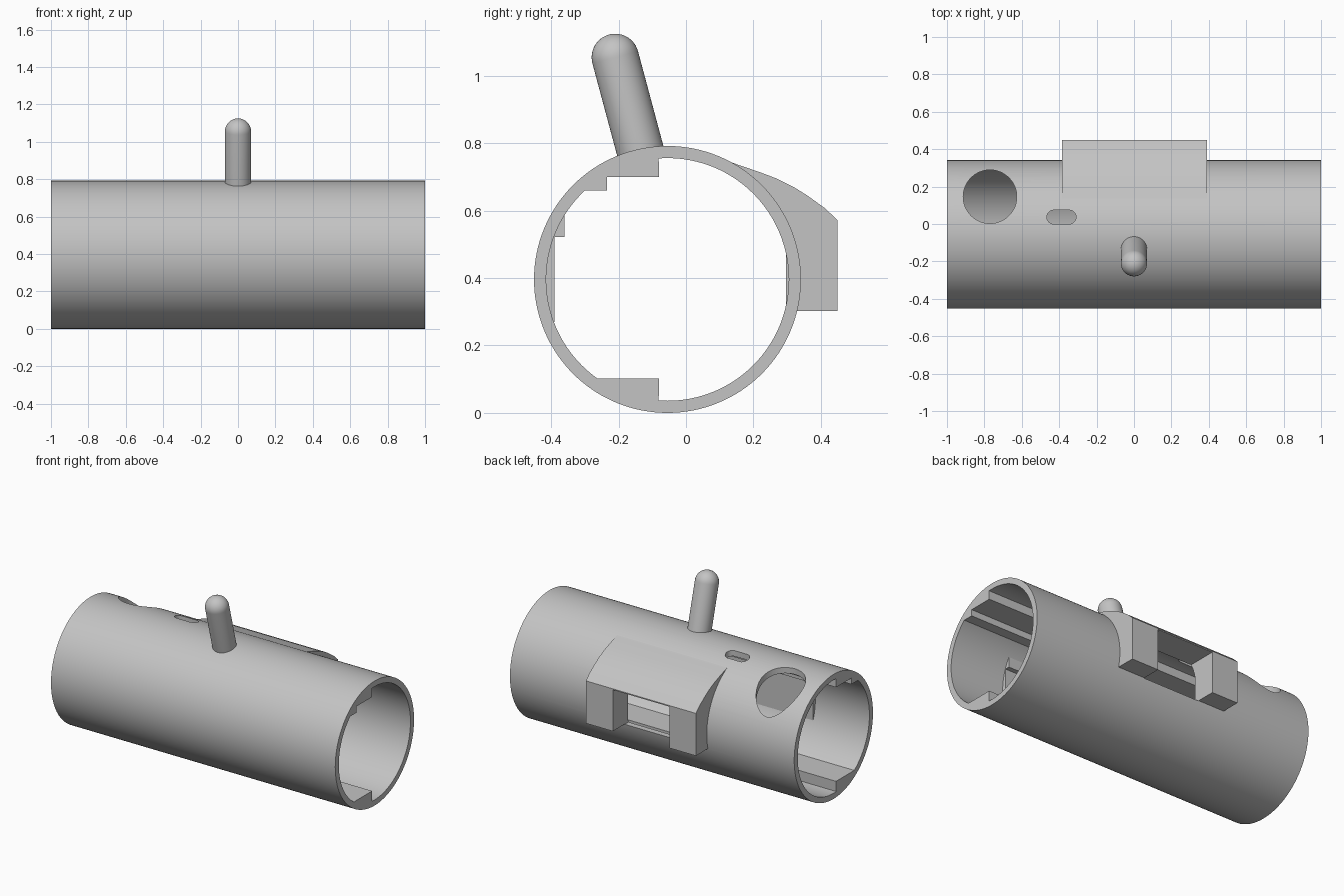
import bpy, bmesh
from math import sin, cos, pi, radians
from mathutils import Vector, Matrix

cube = bpy.data.objects.get("Cube")
if cube:
    bpy.data.objects.remove(cube)

CY, CZ = -0.055, 0.396          # tube axis
R_OUT, R_IN, R_MID = 0.396, 0.36, 0.378

grey = bpy.data.materials.new("plain grey")
grey.use_nodes = True
grey.diffuse_color = (0.55, 0.55, 0.55, 1)
grey.node_tree.nodes["Principled BSDF"].inputs["Base Color"].default_value = grey.diffuse_color


def make(name, bm):
    bmesh.ops.recalc_face_normals(bm, faces=bm.faces)
    mesh = bpy.data.meshes.new(name)
    bm.to_mesh(mesh)
    bm.free()
    mesh.materials.append(grey)
    obj = bpy.data.objects.new(name, mesh)
    bpy.context.collection.objects.link(obj)
    return obj


def prism(name, points, start, depth):
    """Extrude a closed 3D outline along a vector."""
    bm = bmesh.new()
    verts = [bm.verts.new(Vector(p) + Vector(start)) for p in points]
    face = bm.faces.new(verts)
    out = bmesh.ops.extrude_face_region(bm, geom=[face])
    moved = [g for g in out["geom"] if isinstance(g, bmesh.types.BMVert)]
    bmesh.ops.translate(bm, verts=moved, vec=depth)
    return make(name, bm)


def along_x(name, yz, x0, x1):
    return prism(name, [(0, y, z) for y, z in yz], (x0, 0, 0), (x1 - x0, 0, 0))


def arc(radius, a0, a1, n):
    """Points around the tube axis, angles in degrees from +y."""
    angles = [radians(a0 + (a1 - a0) * i / n) for i in range(n + 1)]
    return [(CY + radius * cos(a), CZ + radius * sin(a)) for a in angles]


def cut(obj, cutters):
    bpy.context.view_layer.objects.active = obj
    for c in cutters:
        mod = obj.modifiers.new("cut", 'BOOLEAN')
        mod.operation, mod.solver, mod.object = 'DIFFERENCE', 'EXACT', c
        bpy.ops.object.modifier_apply(modifier=mod.name)


def smooth(obj):
    bpy.ops.object.select_all(action='DESELECT')
    obj.select_set(True)
    bpy.context.view_layer.objects.active = obj
    bpy.ops.object.shade_smooth_by_angle(angle=radians(25))


# Cutters: bore, window, round port and small slot
bore = along_x("bore_cutter", arc(R_IN, 0, 360, 128)[:-1], -1.2, 1.2)
window = along_x("window_cutter", [(0.15, 0.3), (0.6, 0.3), (0.6, 0.565), (0.15, 0.565)], -0.2, 0.2)
ring = [2 * pi * i / 64 for i in range(64)]
port = prism("port_cutter", [(0.143 * cos(a), 0.143 * sin(a), 0) for a in ring],
             (-0.77, 0.146, 0.45), (0, 0, 0.6))
stadium = [(0.037 * cos(a) + (0.041 if cos(a) > 0 else -0.041), 0.037 * sin(a), 0)
           for a in [2 * pi * (i + 0.5) / 32 for i in range(32)]]
slot = prism("slot_cutter", stadium, (-0.388, 0.037, 0.5), (0, 0, 0.6))

# Tube body
tube = along_x("tube_body", arc(R_OUT, 0, 360, 128)[:-1], -1, 1)
cut(tube, [bore, window, port, slot])
smooth(tube)

# Rear housing blending into the tube, with a gap under its roof
top = [(0.13, 0.745), (0.17, 0.731), (0.22, 0.714), (0.27, 0.695), (0.32, 0.67),
       (0.36, 0.645), (0.41, 0.609), (0.45, 0.572)]
housing = along_x("rear_housing", top + [(0.45, 0.302), (0.296, 0.302), (0.296, 0.52)]
                  + arc(R_MID, 24, 60, 12), -0.385, 0.39)
cut(housing, [window])
smooth(housing)

# Inner rails
along_x("bottom_rail", [(-0.08, 0.102), (-0.265, 0.102)] + arc(R_MID, 234, 266, 10), -1, 1)
along_x("top_stepped_rail", [(-0.08, 0.70), (-0.235, 0.70), (-0.235, 0.66), (-0.30, 0.66)]
        + arc(R_MID, 133, 94, 12), -1, 1)
along_x("front_stepped_rail", [(-0.39, 0.27), (-0.39, 0.522), (-0.36, 0.522), (-0.36, 0.594)]
        + arc(R_MID, 148, 199, 14), -0.62, 0.62)

# Tilted handle with a domed tip
bm = bmesh.new()
profile = [(0, -0.295), (0.07, -0.295)] + [(0.07 * cos(a), 0.07 * sin(a))
                                         for a in [pi / 2 * i / 12 for i in range(13)]]
verts = [bm.verts.new((r, 0, z)) for r, z in profile]
edges = [bm.edges.new(pair) for pair in zip(verts, verts[1:])]
bmesh.ops.spin(bm, geom=verts + edges, cent=(0, 0, 0), axis=(0, 0, 1), angle=2 * pi, steps=48)
bmesh.ops.remove_doubles(bm, verts=bm.verts, dist=0.0001)
bm.transform(Matrix.Translation((0, -0.21, 1.055)) @ Matrix.Rotation(radians(15), 4, 'X'))
smooth(make("handle", bm))

for helper in (bore, window, port, slot):
    bpy.data.objects.remove(helper)
